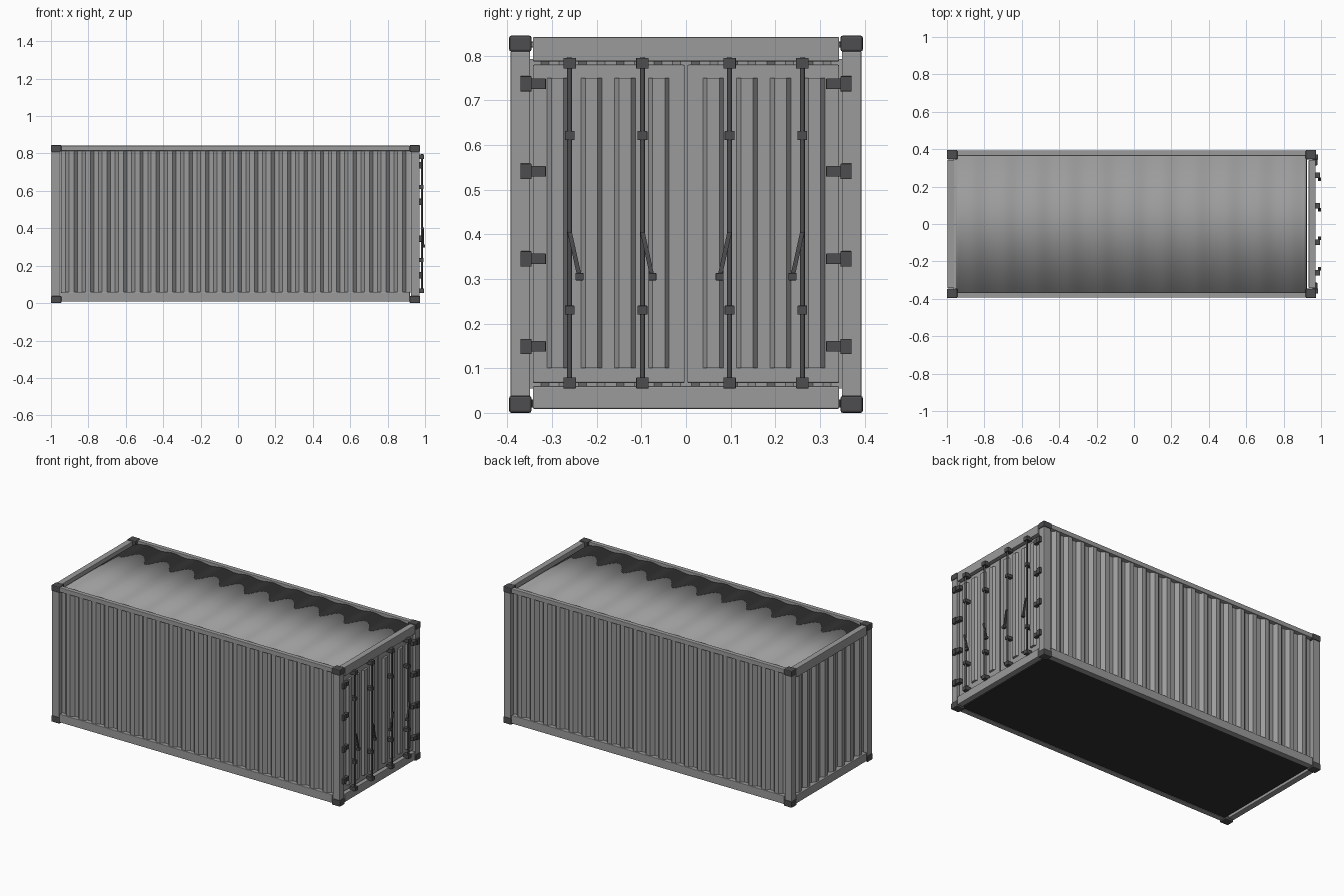
import bpy, bmesh, math
from mathutils import Vector

if "Cube" in bpy.data.objects:
    bpy.data.objects.remove(bpy.data.objects["Cube"], do_unlink=True)


def material(name, rgb):
    m = bpy.data.materials.new(name)
    m.use_nodes = True
    m.diffuse_color = (*rgb, 1)
    bsdf = m.node_tree.nodes["Principled BSDF"]
    bsdf.inputs["Base Color"].default_value = (*rgb, 1)
    bsdf.inputs["Roughness"].default_value = 0.6
    return m


GREY = material("painted grey steel", (0.33, 0.33, 0.33))
DARK = material("dark hardware", (0.075, 0.075, 0.08))
FLOOR = material("black underside", (0.03, 0.03, 0.03))


def finish(name, bm, mat, bevel=0):
    bmesh.ops.recalc_face_normals(bm, faces=bm.faces[:])
    me = bpy.data.meshes.new(name)
    bm.to_mesh(me)
    bm.free()
    me.materials.append(mat)
    ob = bpy.data.objects.new(name, me)
    bpy.context.collection.objects.link(ob)
    if bevel:
        mod = ob.modifiers.new("edge", 'BEVEL')
        mod.width, mod.segments = bevel, 2
    return ob


def box(name, x, y, z, mat=GREY, bevel=0.003):
    """Box from (min, max) ranges."""
    bm = bmesh.new()
    bmesh.ops.create_cube(bm, size=1)
    for v in bm.verts:
        v.co = [(r[0] + r[1]) / 2 + c * (r[1] - r[0]) for c, r in zip(v.co, (x, y, z))]
    return finish(name, bm, mat, bevel)


def span(side, a, b):
    """Range from a to b, mirrored when side is negative."""
    return tuple(sorted((side * a, side * b)))


def around(c, size):
    return (c - size / 2, c + size / 2)


def sheet(name, points, offset, thickness):
    """Sweep an open profile along offset and give it thickness."""
    bm = bmesh.new()
    a = [bm.verts.new(p) for p in points]
    b = [bm.verts.new(Vector(p) + Vector(offset)) for p in points]
    for i in range(len(a) - 1):
        bm.faces.new((a[i], a[i + 1], b[i + 1], b[i]))
    ob = finish(name, bm, GREY)
    mod = ob.modifiers.new("thickness", 'SOLIDIFY')
    mod.thickness, mod.offset = thickness, 0
    return ob


def corrugation(start, end, count, inner, outer):
    """Trapezoid wave as (position, depth), starting and ending on an inner flat."""
    p = (end - start) / (count + 0.29)
    pts = [(start, inner)]
    for i in range(count):
        s = start + i * p
        pts += [(s + p * 0.29, inner), (s + p * 0.5, outer),
                (s + p * 0.79, outer), (s + p, inner)]
    return pts + [(end, inner)]


# Corner castings, posts and long rails
for sx, end in ((-1, "back"), (1, "door")):
    tip = -1.0 if sx < 0 else 0.974
    for sy, side in ((-1, "right"), (1, "left")):
        cx = tuple(sorted((tip, tip - sx * 0.056)))
        for z, level in (((0, 0.038), "bottom"), ((0.809, 0.845), "top")):
            box(f"{end}_{side}_{level}_casting", cx, span(sy, 0.346, 0.396), z, DARK, 0.005)
        px = tuple(sorted((tip - sx * 0.003, tip - sx * 0.05)))
        box(f"{end}_{side}_post", px, span(sy, 0.349, 0.393), (0.037, 0.81))
    # End rails
    rx = tuple(sorted((tip - sx * 0.003, tip - sx * 0.04)))
    box(f"{end}_top_rail", rx, (-0.343, 0.343), (0.787, 0.842))
    box(f"{end}_bottom_rail", rx, (-0.343, 0.343), (0.009, 0.06))

for sy, side in ((-1, "right"), (1, "left")):
    box(f"{side}_top_rail", (-0.945, 0.919), span(sy, 0.365, 0.393), (0.814, 0.842))
    box(f"{side}_bottom_rail", (-0.945, 0.919), span(sy, 0.358, 0.393), (0.009, 0.06))
    wall = corrugation(-0.946, 0.922, 21, 0.366, 0.386)
    sheet(f"{side}_wall", [(x, sy * d, 0.055) for x, d in wall], (0, 0, 0.763), 0.003)

# Back end wall
wall = corrugation(-0.35, 0.35, 8, -0.966, -0.986)
sheet("back_wall", [(d, y, 0.055) for y, d in wall], (0, 0, 0.737), 0.003)

# Gently waved roof and flat floor
waves, steps = 11, 12
roof = []
for i in range(waves * steps + 1):
    t = i / (waves * steps)
    roof.append((-0.953 + 1.876 * t, -0.367, 0.825 - 0.005 * math.cos(t * waves * math.tau)))
roof_ob = sheet("roof", roof, (0, 0.734, 0), 0.003)
for poly in roof_ob.data.polygons:
    poly.use_smooth = True
box("floor", (-0.945, 0.925), (-0.36, 0.36), (0.012, 0.03), FLOOR, 0)


def door_ribs(name, sy):
    """Four tapered vertical ribs on a door."""
    bm = bmesh.new()
    for k in range(4):
        c = sy * (0.061 + k * 0.0755)
        rings = [[bm.verts.new((x, c + u * w, z)) for u, z in
                  ((-1, 0.1), (1, 0.1), (1, 0.75), (-1, 0.75))]
                 for x, w in ((0.955, 0.025), (0.97, 0.0135))]
        bm.faces.new(rings[1])
        for i in range(4):
            j = (i + 1) % 4
            bm.faces.new((rings[0][i], rings[0][j], rings[1][j], rings[1][i]))
    return finish(name, bm, GREY)


def rod(name, a, b, radius):
    a, b = Vector(a), Vector(b)
    bm = bmesh.new()
    bmesh.ops.create_cone(bm, cap_ends=True, segments=12, radius1=radius,
                          radius2=radius, depth=(b - a).length)
    turn = (b - a).to_track_quat('Z', 'Y')
    for v in bm.verts:
        v.co = turn @ v.co + (a + b) / 2
    for f in bm.faces:
        f.smooth = len(f.verts) == 4
    return finish(name, bm, DARK)


def handle(name, y, sy):
    """Flat lever hanging from a locking rod towards the middle."""
    bm = bmesh.new()
    low = y - sy * 0.022
    rings = [[bm.verts.new((x, c, z)) for c, z in
              ((y - 0.005, 0.405), (y + 0.005, 0.405), (low + 0.005, 0.305), (low - 0.005, 0.305))]
             for x in (0.985, 0.995)]
    bm.faces.new(rings[0])
    bm.faces.new(rings[1])
    for i in range(4):
        j = (i + 1) % 4
        bm.faces.new((rings[0][i], rings[0][j], rings[1][j], rings[1][i]))
    finish(name, bm, DARK)
    box(name + "_grip", (0.983, 1.0), around(low, 0.018), around(0.305, 0.016), DARK, 0.001)


# Doors with their hinges, locking rods and handles
for sy, side in ((-1, "right"), (1, "left")):
    box(f"{side}_door", (0.936, 0.957), span(sy, 0.003, 0.343), (0.067, 0.78))
    door_ribs(f"{side}_door_ribs", sy)
    for k in range(4):
        z = 0.149 + k * 0.196
        box(f"{side}_hinge_{k}", (0.965, 0.985), span(sy, 0.346, 0.371), around(z, 0.034), DARK, 0.001)
        box(f"{side}_hinge_strap_{k}", (0.955, 0.98), span(sy, 0.314, 0.347), around(z, 0.024), DARK, 0.001)
    for place, y in (("inner", sy * 0.0975), ("outer", sy * 0.2605)):
        tag = f"{side}_{place}"
        rod(f"{tag}_locking_rod", (0.983, y, 0.055), (0.983, y, 0.796), 0.0055)
        for k, z in enumerate((0.067, 0.783)):
            box(f"{tag}_rod_keeper_{k}", (0.955, 0.994), around(y, 0.028), around(z, 0.024), DARK, 0.001)
        for k, z in enumerate((0.23, 0.621)):
            box(f"{tag}_rod_guide_{k}", (0.955, 0.992), around(y, 0.022), around(z, 0.02), DARK, 0.001)
        handle(f"{tag}_handle", y, sy)
